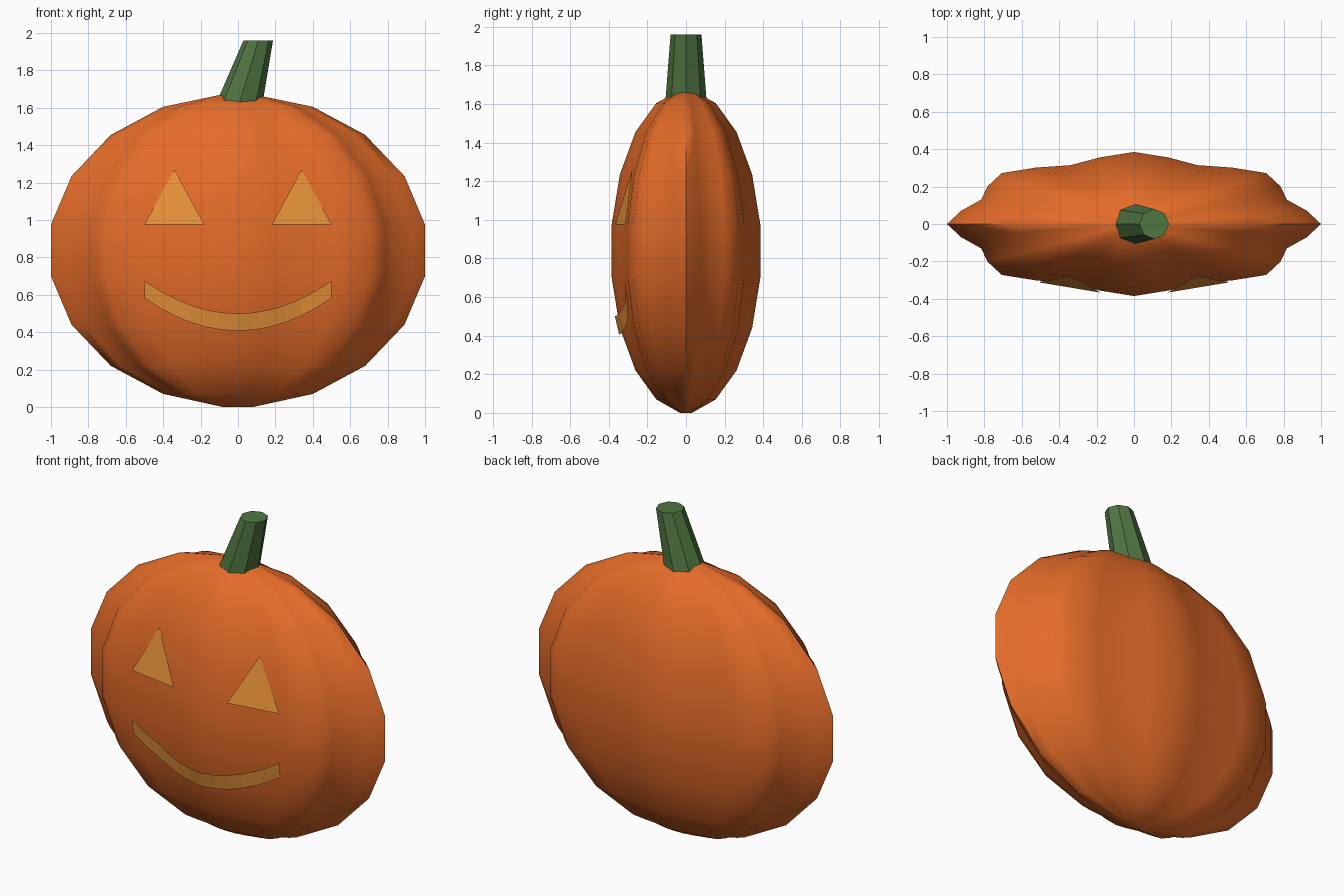
import bpy, bmesh, math
from mathutils import Vector
from mathutils.bvhtree import BVHTree

if "Cube" in bpy.data.objects:
    bpy.data.objects.remove(bpy.data.objects["Cube"])


def material(name, rgb):
    m = bpy.data.materials.new(name)
    m.diffuse_color = (*rgb, 1)
    m.use_nodes = True
    m.node_tree.nodes["Principled BSDF"].inputs["Base Color"].default_value = m.diffuse_color
    return m


ORANGE = material("pumpkin orange", (0.78, 0.15, 0.022))
GLOW = material("glowing amber", (0.85, 0.31, 0.045))
GREEN = material("stem green", (0.08, 0.18, 0.055))


def add_object(name, bm, mat):
    mesh = bpy.data.meshes.new(name)
    bm.to_mesh(mesh)
    bm.free()
    mesh.materials.append(mat)
    obj = bpy.data.objects.new(name, mesh)
    bpy.context.collection.objects.link(obj)
    return obj


def loft(rings):
    """Skin a stack of closed rings and cap both ends."""
    bm = bmesh.new()
    loops = [[bm.verts.new(p) for p in ring] for ring in rings]
    n = len(loops[0])
    for a, b in zip(loops, loops[1:]):
        for i in range(n):
            j = (i + 1) % n
            bm.faces.new((a[i], a[j], b[j], b[i]))
    bm.faces.new(loops[0][::-1])
    bm.faces.new(loops[-1])
    return bm


# Pumpkin body: eight ribs, flattened front to back
PROFILE = [(0.08, 0), (0.40, 0.07), (0.68, 0.22), (0.89, 0.44), (1, 0.70),
           (1, 0.975), (0.89, 1.235), (0.68, 1.455), (0.40, 1.605), (0.08, 1.672)]
SEGMENTS, DEPTH = 32, 0.385


def rib_ring(radius, z):
    ring = []
    for i in range(SEGMENTS):
        t = math.tau * i / SEGMENTS
        r = radius * (0.942 + 0.058 * math.cos(8 * t))
        ring.append((r * math.cos(t), DEPTH * r * math.sin(t), z))
    return ring


bm = loft([rib_ring(r, z) for r, z in PROFILE])
surface = BVHTree.FromBMesh(bm)
body = add_object("pumpkin_body", bm, ORANGE)
bpy.context.view_layer.objects.active = body
body.select_set(True)
bpy.ops.object.shade_smooth_by_angle(angle=math.radians(60))

# Stem: leaning tapered octagon
def stem_ring(cx, rx, ry, z):
    return [(cx + rx * math.cos(math.tau * i / 8), ry * math.sin(math.tau * i / 8), z)
            for i in range(8)]


add_object("stem", loft([stem_ring(0, 0.127, 0.108, 1.60),
                         stem_ring(0.108, 0.079, 0.08, 1.96)]), GREEN)


# Face cut-outs: thin sheets laid just in front of the body
def on_front(x, z, gap):
    hit = surface.ray_cast(Vector((x, -2, z)), Vector((0, 1, 0)))[0]
    return (x, hit.y - gap, z)


for side, name in ((-1, "left_eye"), (1, "right_eye")):
    bm = bmesh.new()
    corners = [(0.18, 0.975), (0.5, 0.975), (0.34, 1.27)][::side]
    bm.faces.new([bm.verts.new(on_front(side * x, z, 0.01)) for x, z in corners])
    add_object(name, bm, GLOW)

# Mouth: curved strip of twelve quads
bm = bmesh.new()
columns = []
for i in range(13):
    x = -0.5 + i / 12
    top = 0.5 + 0.7 * x * x
    columns.append([bm.verts.new(on_front(x, z, 0.016)) for z in (top - 0.093, top)])
for a, b in zip(columns, columns[1:]):
    bm.faces.new((a[0], b[0], b[1], a[1]))
add_object("mouth", bm, GLOW)
